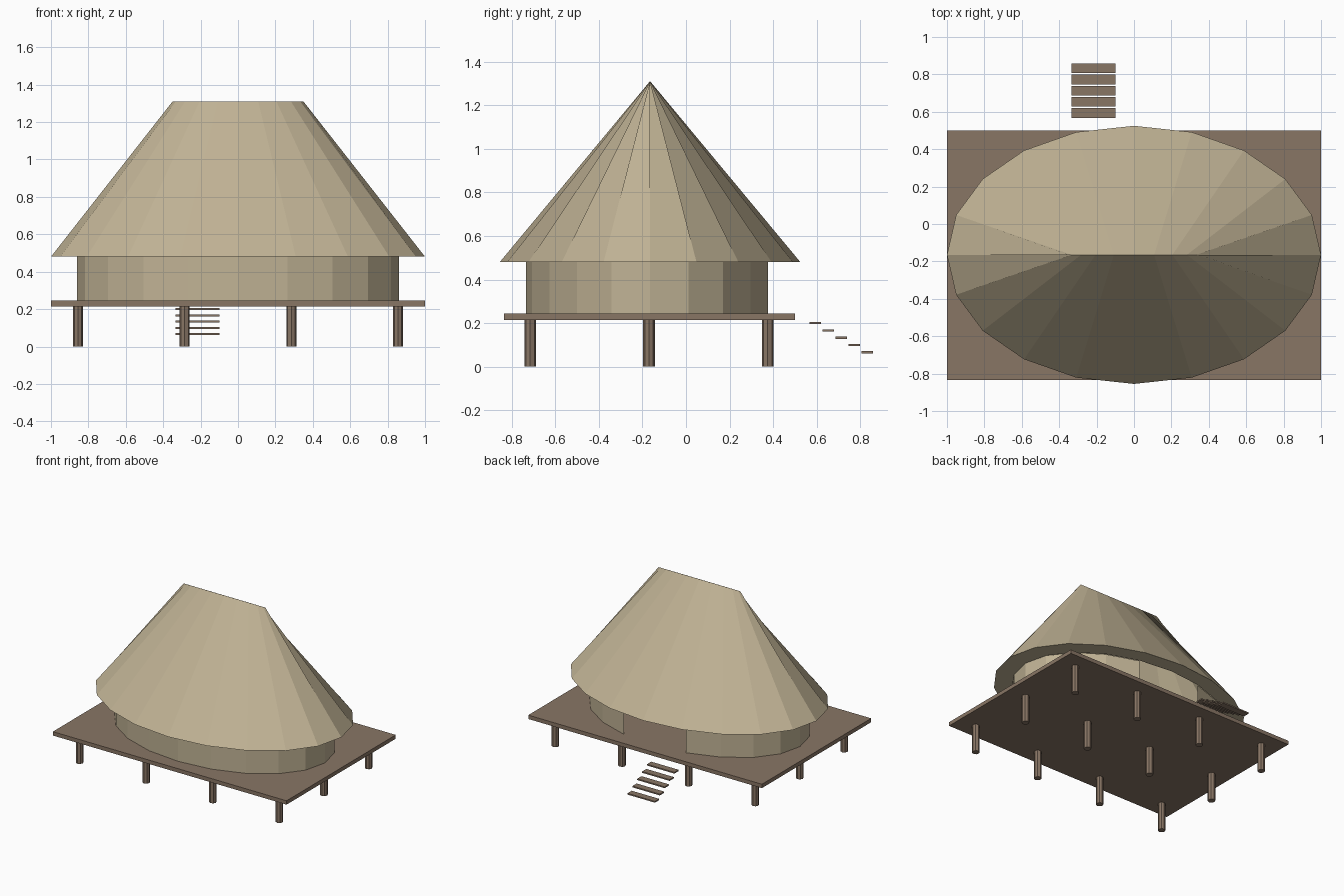
import bpy, bmesh
from math import sin, cos, pi

cube = bpy.data.objects.get("Cube")
if cube:
    bpy.data.objects.remove(cube, do_unlink=True)

SIDES = 20
CY = -0.165          # centre line of the hut
FLOOR, EAVE, RIDGE = 0.245, 0.48, 1.31


def material(name, rgb):
    m = bpy.data.materials.new(name)
    m.use_nodes = True
    m.diffuse_color = (*rgb, 1)
    m.node_tree.nodes["Principled BSDF"].inputs["Base Color"].default_value = (*rgb, 1)
    return m


thatch = material("thatch tan", (0.53, 0.45, 0.30))
wood = material("brown wood", (0.25, 0.18, 0.13))


def finish(bm, name, mat):
    mesh = bpy.data.meshes.new(name)
    bm.to_mesh(mesh)
    bm.free()
    mesh.materials.append(mat)
    obj = bpy.data.objects.new(name, mesh)
    bpy.context.collection.objects.link(obj)
    return obj


def box(name, lo, hi, mat):
    bm = bmesh.new()
    bmesh.ops.create_cube(bm, size=1)
    for v in bm.verts:
        v.co = [l + (c + 0.5) * (h - l) for c, l, h in zip(v.co, lo, hi)]
    return finish(bm, name, mat)


def ring(bm, rx, ry, z):
    angles = [2 * pi * i / SIDES for i in range(SIDES)]
    return [bm.verts.new((rx * cos(a), CY + ry * sin(a), z)) for a in angles]


def bridge(bm, a, b, skip=()):
    for i in range(SIDES):
        if i not in skip:
            j = (i + 1) % SIDES
            bm.faces.new((a[i], a[j], b[j], b[i]))


# Roof: oval eave narrowing to a straight ridge, with a flat soffit to the wall
bm = bmesh.new()
eave = ring(bm, 1.0, 0.69, EAVE)
bridge(bm, eave, ring(bm, 0.35, 0.0005, RIDGE))
bridge(bm, ring(bm, 0.86, 0.575, EAVE), eave)
finish(bm, "roof", thatch)

# Wall: oval shell with the two rear panels left open as a doorway
bm = bmesh.new()
bridge(bm, ring(bm, 0.86, 0.57, FLOOR), ring(bm, 0.86, 0.57, EAVE), skip=(4, 5))
bmesh.ops.delete(bm, geom=[v for v in bm.verts if not v.link_faces], context="VERTS")
finish(bm, "wall", thatch)

# Raised deck
box("deck", (-1, -0.835, 0.215), (1, 0.5, FLOOR), wood)

# Posts under the deck
for x in (-0.855, -0.285, 0.285, 0.855):
    for y in (-0.715, -0.17, 0.375):
        bm = bmesh.new()
        bmesh.ops.create_cone(bm, cap_ends=True, segments=8, radius1=0.027,
                              radius2=0.027, depth=0.216)
        bmesh.ops.translate(bm, verts=bm.verts, vec=(x, y, 0.108))
        finish(bm, "post", wood)

# Floating steps down from the doorway
for i in range(5):
    y, z = 0.594 + 0.0595 * i, 0.2 - 0.0335 * i
    box("step", (-0.335, y - 0.026, z - 0.005), (-0.1, y + 0.026, z + 0.005), wood)
